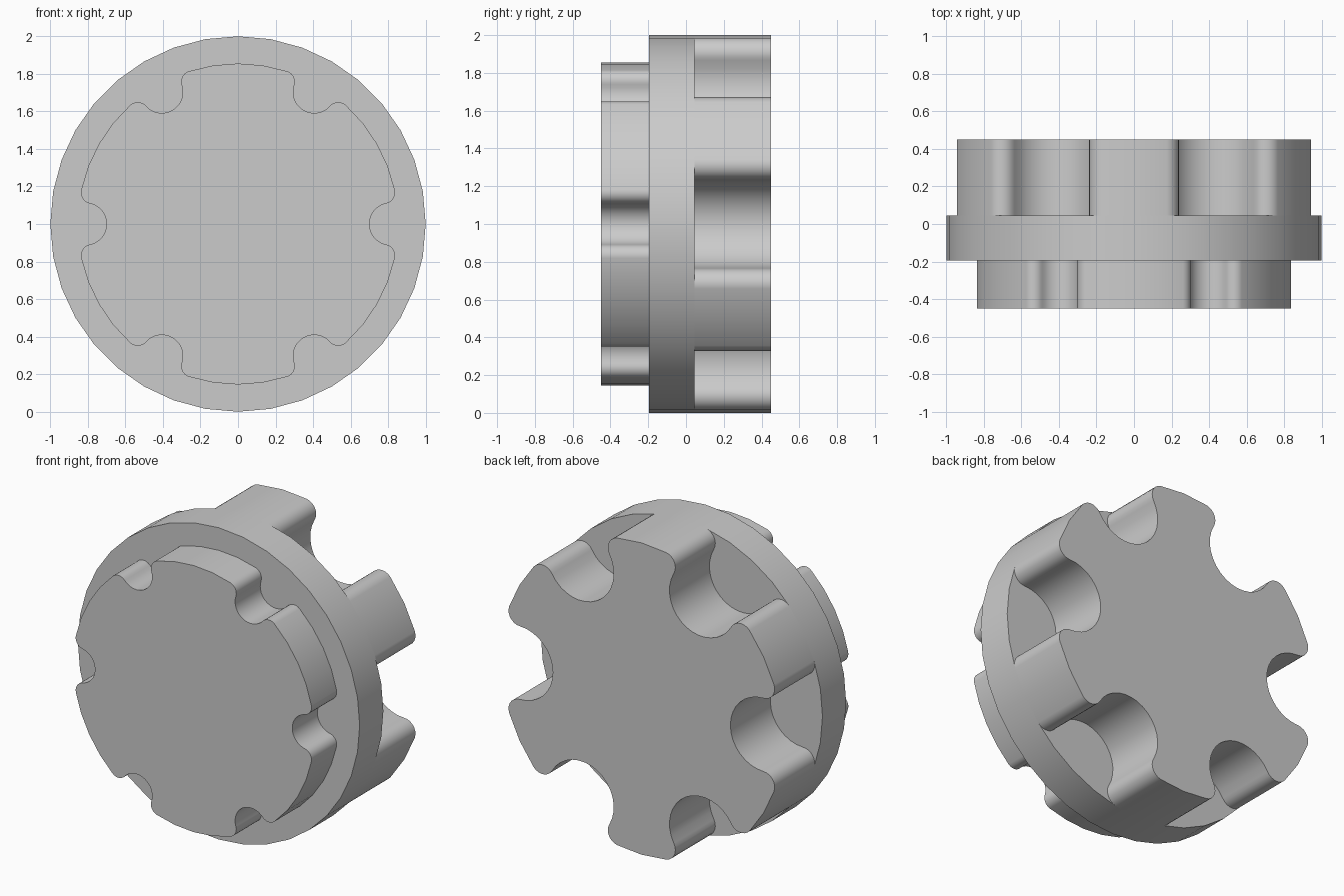
import bpy, bmesh, math
from mathutils import Vector

if "Cube" in bpy.data.objects:
    bpy.data.objects.remove(bpy.data.objects["Cube"], do_unlink=True)

grey = bpy.data.materials.new("plain grey")
grey.use_nodes = True
grey.diffuse_color = (0.6, 0.6, 0.6, 1)
grey.node_tree.nodes["Principled BSDF"].inputs["Base Color"].default_value = (0.6, 0.6, 0.6, 1)


def arc(center, radius, start, end, steps):
    """Points along a circular arc, both ends included."""
    return [center + radius * Vector((math.cos(a), math.sin(a)))
            for a in (start + (end - start) * i / steps for i in range(steps + 1))]


def notched_profile(radius, depth, fillet, half_angle, lobes=6):
    """Round outline with rounded notches that flow into filleted lobe corners.

    depth is the distance from the axis to the bottom of a notch.
    """
    phi = math.radians(half_angle)
    corner = (radius - fillet) * Vector((math.cos(phi), math.sin(phi)))
    # radius of the notch circle that touches the corner fillet
    gap = corner.x - depth
    r = (gap**2 + corner.y**2 - fillet**2) / (2 * (gap + fillet))
    hub = Vector((depth + r, 0))
    toward = math.atan2(corner.y, corner.x - hub.x)
    upper = arc(hub, r, math.pi, toward, 8)
    upper += arc(corner, fillet, toward - math.pi, phi, 7)[1:]
    lower = [Vector((p.x, -p.y)) for p in reversed(upper[1:])]
    step = 2 * math.pi / lobes
    crown = arc(Vector((0, 0)), radius, phi, step - phi, 2 if half_angle > 15 else 4)[1:-1]
    points = []
    for k in range(lobes):
        c, s = math.cos(k * step), math.sin(k * step)
        points += [Vector((c * p.x - s * p.y, s * p.x + c * p.y))
                   for p in lower + upper + crown]
    return points


def extrude(name, profile, y_front, y_back):
    """Extrude an x-z outline along y into a solid."""
    bm = bmesh.new()
    face = bm.faces.new([bm.verts.new((p.x, y_front, p.y + 1)) for p in profile])
    out = bmesh.ops.extrude_face_region(bm, geom=[face])
    moved = [g for g in out["geom"] if isinstance(g, bmesh.types.BMVert)]
    bmesh.ops.translate(bm, verts=moved, vec=(0, y_back - y_front, 0))
    bmesh.ops.recalc_face_normals(bm, faces=bm.faces)
    mesh = bpy.data.meshes.new(name)
    bm.to_mesh(mesh)
    bm.free()
    mesh.materials.append(grey)
    obj = bpy.data.objects.new(name, mesh)
    bpy.context.collection.objects.link(obj)
    bpy.ops.object.select_all(action="DESELECT")
    obj.select_set(True)
    bpy.context.view_layer.objects.active = obj
    bpy.ops.object.shade_smooth_by_angle(angle=math.radians(35))


# Middle flange
extrude("flange_disc", arc(Vector((0, 0)), 1.0, 0, 2 * math.pi, 36)[:-1], -0.195, 0.045)
# Shallow notched boss on the front
extrude("front_boss", notched_profile(0.855, 0.70, 0.06, 12.2), -0.45, -0.195)
# Deep six-lobed hub on the back
extrude("rear_lobed_hub", notched_profile(1.0, 0.63, 0.08, 20), 0.045, 0.45)
